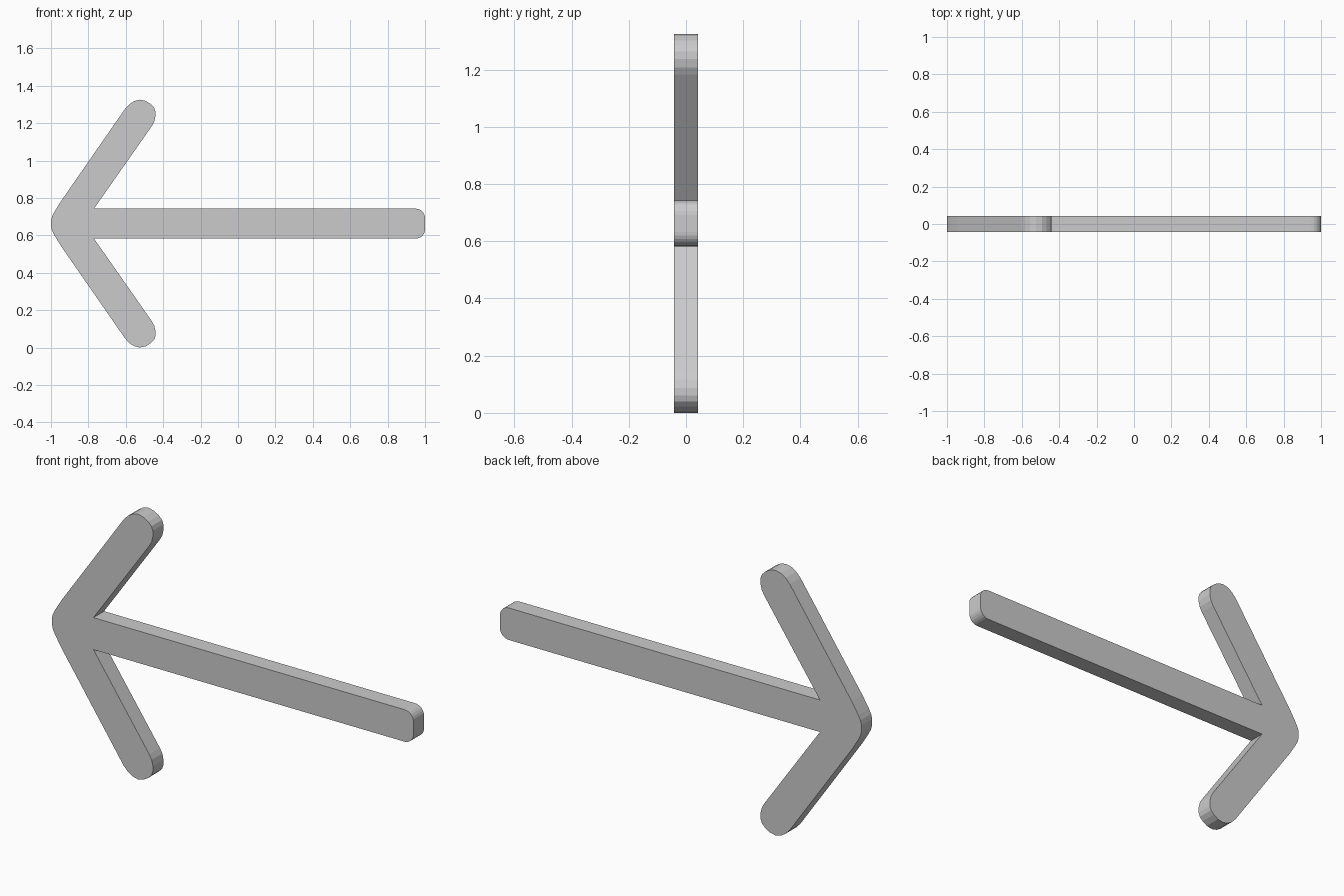
import bpy, bmesh
from math import sin, cos, radians

if "Cube" in bpy.data.objects:
    bpy.data.objects.remove(bpy.data.objects["Cube"])

MID = 0.6625      # height of the shaft axis
HALF_T = 0.042    # half thickness


def arc(cx, cz, r, a0, a1, n):
    """Points on a circular arc, angles in degrees."""
    return [(cx + r * cos(radians(a0 + (a1 - a0) * i / n)),
             cz + r * sin(radians(a0 + (a1 - a0) * i / n))) for i in range(n + 1)]


# Upper half outline, heights relative to the shaft axis, from shaft end to point
upper = arc(0.95, 0.03, 0.05, 0, 90, 6)                 # rounded shaft corner
upper += [(-0.77, 0.08)]                                # inner notch
upper += [(-0.461, 0.521), (-0.448, 0.545), (-0.441, 0.575), (-0.442, 0.602),
          (-0.449, 0.622), (-0.467, 0.640), (-0.493, 0.656), (-0.525, 0.6625),
          (-0.555, 0.655), (-0.580, 0.639), (-0.603, 0.615)]  # rounded barb end
upper += [(-0.945, 0.122), (-0.965, 0.090), (-0.982, 0.062),
          (-0.994, 0.038), (-1.0, 0.015)]               # blunt point

# Mirror to the lower half
outline = upper + [(x, -z) for x, z in reversed(upper)]

# Extrude the arrow plate
bm = bmesh.new()
face = bm.faces.new([bm.verts.new((x, -HALF_T, MID + z)) for x, z in outline])
ext = bmesh.ops.extrude_face_region(bm, geom=[face], use_keep_orig=True)
bmesh.ops.translate(bm, vec=(0, 2 * HALF_T, 0),
                    verts=[g for g in ext["geom"] if isinstance(g, bmesh.types.BMVert)])
bmesh.ops.recalc_face_normals(bm, faces=bm.faces)

mesh = bpy.data.meshes.new("arrow")
bm.to_mesh(mesh)
bm.free()
bpy.context.collection.objects.link(bpy.data.objects.new("arrow", mesh))
